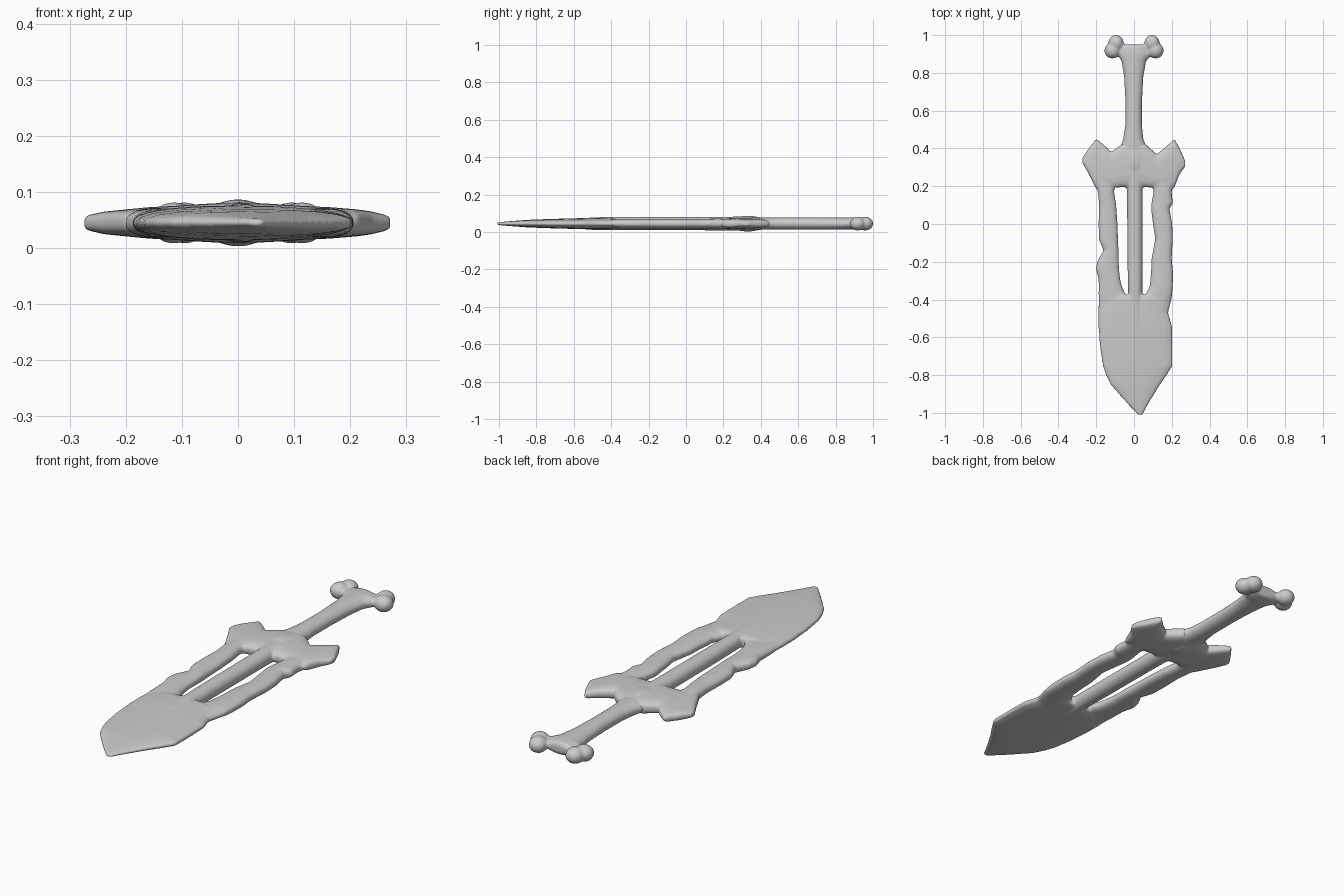
import bpy, bmesh, math
from mathutils import Matrix

ZC = 0.045  # mid plane of the sword


def loft(bm, stations, axis="y", power=1.0, n=20):
    """Stations are (position, low edge, high edge, half thickness)."""
    rings = []
    for pos, lo, hi, h in stations:
        c, r = (lo + hi) / 2, (hi - lo) / 2
        ring = []
        for i in range(n):
            a = 2 * math.pi * i / n
            u = math.copysign(abs(math.cos(a)) ** power, math.cos(a)) * r + c
            z = math.copysign(abs(math.sin(a)) ** power, math.sin(a)) * h + ZC
            ring.append(bm.verts.new((u, pos, z) if axis == "y" else (pos, u, z)))
        rings.append(ring)
    faces = [bm.faces.new(rings[0]), bm.faces.new(rings[-1])]
    for a, b in zip(rings, rings[1:]):
        for i in range(n):
            j = (i + 1) % n
            faces.append(bm.faces.new((a[i], a[j], b[j], b[i])))
    bmesh.ops.recalc_face_normals(bm, faces=faces)


def ball(bm, x, y, rx, ry, rz):
    m = Matrix.Translation((x, y, ZC)) @ Matrix.Diagonal((rx, ry, rz, 1))
    bmesh.ops.create_uvsphere(bm, u_segments=24, v_segments=14, radius=1, matrix=m)


def finish(bm, name, smoothing):
    me = bpy.data.meshes.new(name)
    bm.to_mesh(me)
    bm.free()
    ob = bpy.data.objects.new(name, me)
    bpy.context.collection.objects.link(ob)
    fuse = ob.modifiers.new("fuse", "REMESH")
    fuse.mode = "VOXEL"
    fuse.voxel_size = 0.006
    fuse.use_smooth_shade = True
    soft = ob.modifiers.new("soften", "SMOOTH")
    soft.factor = 0.5
    soft.iterations = smoothing


# Blade: broad point, two chipped side rails, guard and central spine
bm = bmesh.new()
loft(bm, [(-1.01, 0.02, 0.045, 0.007), (-0.93, -0.055, 0.09, 0.014),
          (-0.85, -0.125, 0.14, 0.02), (-0.8, -0.15, 0.175, 0.022),
          (-0.75, -0.167, 0.206, 0.024), (-0.65, -0.182, 0.206, 0.027),
          (-0.54, -0.19, 0.203, 0.03), (-0.47, -0.19, 0.182, 0.031),
          (-0.4, -0.188, 0.2, 0.03), (-0.375, -0.188, 0.203, 0.024)], power=0.85)
loft(bm, [(-0.45, -0.185, -0.03, 0.022), (-0.37, -0.188, -0.045, 0.025),
          (-0.33, -0.187, -0.064, 0.026), (-0.29, -0.188, -0.073, 0.026),
          (-0.24, -0.202, -0.079, 0.026), (-0.2, -0.196, -0.08, 0.026),
          (-0.14, -0.162, -0.082, 0.026), (-0.08, -0.186, -0.084, 0.026),
          (0.0, -0.188, -0.087, 0.026), (0.1, -0.185, -0.094, 0.026),
          (0.17, -0.192, -0.105, 0.027), (0.27, -0.215, -0.09, 0.025)], power=0.85)
loft(bm, [(-0.45, 0.03, 0.18, 0.022), (-0.37, 0.062, 0.203, 0.025),
          (-0.33, 0.083, 0.206, 0.026), (-0.25, 0.09, 0.207, 0.026),
          (-0.18, 0.093, 0.2, 0.026), (-0.08, 0.112, 0.206, 0.026),
          (0.0, 0.1, 0.203, 0.026), (0.08, 0.09, 0.188, 0.026),
          (0.11, 0.092, 0.206, 0.026), (0.17, 0.103, 0.2, 0.027),
          (0.27, 0.09, 0.215, 0.025)], power=0.85)

# Guard: one pointed wing on each side, thickest at the middle
loft(bm, [(-0.274, 0.325, 0.35, 0.012), (-0.24, 0.265, 0.4, 0.02),
          (-0.2, 0.185, 0.452, 0.024), (-0.16, 0.18, 0.42, 0.028),
          (-0.12, 0.19, 0.383, 0.03), (-0.06, 0.195, 0.425, 0.034),
          (0.0, 0.19, 0.45, 0.037), (0.06, 0.195, 0.425, 0.034),
          (0.12, 0.19, 0.37, 0.03), (0.165, 0.18, 0.405, 0.028),
          (0.213, 0.19, 0.452, 0.024), (0.24, 0.26, 0.405, 0.02),
          (0.271, 0.305, 0.335, 0.012)], axis="x", power=0.65)
ball(bm, 0, 0.33, 0.06, 0.1, 0.042)

# Spine: a round rod that fades into the blade
loft(bm, [(-0.62, 0.012, 0.028, 0.024), (-0.5, -0.008, 0.036, 0.034),
          (-0.4, -0.03, 0.044, 0.036), (-0.2, -0.035, 0.046, 0.036),
          (0.1, -0.037, 0.046, 0.036), (0.3, -0.04, 0.045, 0.038)])
finish(bm, "blade_and_guard", 4)

# Handle: bone shaft with two pairs of rounded knobs
bm = bmesh.new()
loft(bm, [(0.4, -0.075, 0.07, 0.033), (0.45, -0.058, 0.05, 0.033),
          (0.52, -0.047, 0.043, 0.033), (0.65, -0.046, 0.043, 0.033),
          (0.78, -0.053, 0.05, 0.033), (0.86, -0.066, 0.064, 0.033),
          (0.9, -0.09, 0.095, 0.033), (0.94, -0.08, 0.08, 0.03),
          (0.95, -0.06, 0.06, 0.015)])
for s in (-1, 1):
    ball(bm, s * 0.095, 0.958, 0.041, 0.043, 0.037)
    ball(bm, s * 0.114, 0.918, 0.043, 0.042, 0.037)
finish(bm, "bone_handle", 5)
